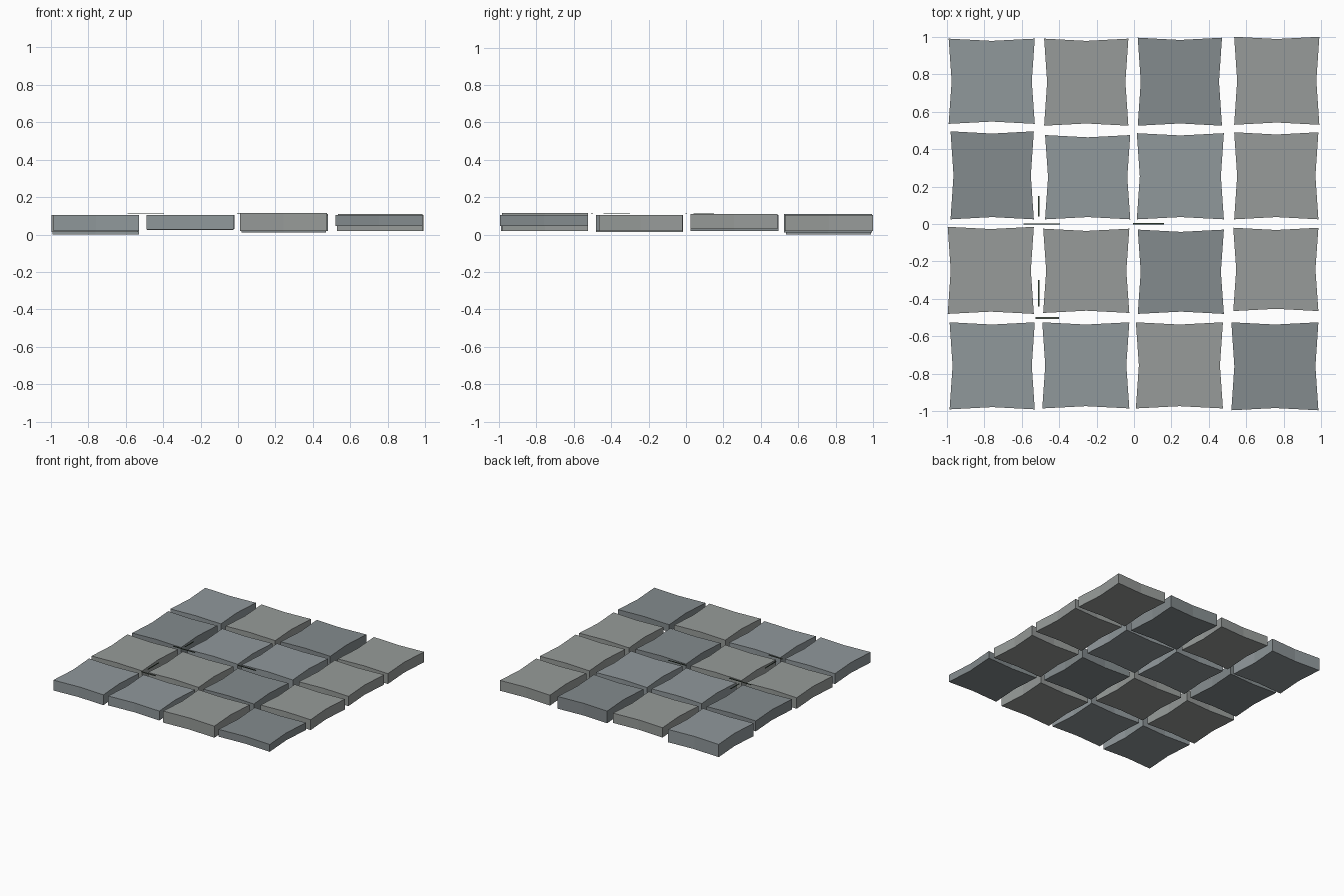
import bpy, bmesh


def material(name, rgb):
    m = bpy.data.materials.new(name)
    m.diffuse_color = (*rgb, 1)
    return m


STONES = {
    "L": material("light_stone", (0.31, 0.33, 0.32)),
    "M": material("mid_stone", (0.28, 0.315, 0.33)),
    "D": material("dark_stone", (0.23, 0.26, 0.27)),
}
MOSS = material("dark_moss", (0.05, 0.085, 0.05))
PALE = material("pale_moss", (0.12, 0.15, 0.12))


def prism(name, outline, z0, z1, mat):
    bm = bmesh.new()
    lo = [bm.verts.new((x, y, z0)) for x, y in outline]
    hi = [bm.verts.new((x, y, z1)) for x, y in outline]
    bm.faces.new(lo[::-1])
    bm.faces.new(hi)
    n = len(outline)
    for i in range(n):
        j = (i + 1) % n
        bm.faces.new((lo[i], lo[j], hi[j], hi[i]))
    me = bpy.data.meshes.new(name)
    bm.to_mesh(me)
    bm.free()
    me.materials.append(mat)
    ob = bpy.data.objects.new(name, me)
    bpy.context.collection.objects.link(ob)


def paver(name, x0, x1, y0, y1, z0, z1, tone):
    # square slab whose four sides are pinched inwards at their middles
    px, py = 0.016, 0.012
    xm, ym = (x0 + x1) / 2, (y0 + y1) / 2
    prism(name, [(x0, y0), (xm, y0 + py), (x1, y0), (x1 - px, ym),
                 (x1, y1), (xm, y1 - py), (x0, y1), (x0 + px, ym)],
          z0, z1, STONES[tone])


# paving slabs, one row at a time from back to front
back = [(-0.99, -0.53, 0.535, 0.99, 0.0, 0.105, "M"),
        (-0.48, -0.03, 0.525, 0.99, 0.025, 0.105, "L"),
        (0.02, 0.47, 0.525, 0.995, 0.01, 0.11, "D"),
        (0.535, 0.99, 0.53, 1.0, 0.02, 0.105, "L")]
mid_back = [(-0.98, -0.535, 0.025, 0.495, 0.02, 0.105, "D"),
            (-0.475, -0.02, 0.025, 0.475, 0.03, 0.105, "M"),
            (0.015, 0.48, 0.025, 0.485, 0.03, 0.11, "M"),
            (0.535, 0.985, 0.025, 0.49, 0.03, 0.11, "L")]
mid_front = [(-0.995, -0.535, -0.48, -0.015, 0.015, 0.105, "L"),
             (-0.485, -0.025, -0.475, -0.025, 0.025, 0.105, "L"),
             (0.02, 0.48, -0.48, -0.03, 0.02, 0.105, "D"),
             (0.53, 0.985, -0.465, -0.02, 0.02, 0.105, "L")]
front = [(-0.985, -0.53, -0.99, -0.525, 0.02, 0.105, "M"),
         (-0.49, -0.025, -0.985, -0.525, 0.028, 0.105, "M"),
         (0.01, 0.475, -0.985, -0.525, 0.02, 0.115, "L"),
         (0.52, 0.985, -0.995, -0.525, 0.045, 0.105, "D")]
for row, tiles in (("back", back), ("mid_back", mid_back),
                   ("mid_front", mid_front), ("front", front)):
    for i, t in enumerate(tiles):
        paver(f"paver_{row}_{i + 1}", *t)

# thin moss strips lying over the joints
for i, (x0, x1, y0, y1, m) in enumerate([
        (-0.59, -0.395, -0.003, 0.004, MOSS),
        (-0.005, 0.16, -0.002, 0.005, MOSS),
        (-0.513, -0.506, 0.04, 0.15, MOSS),
        (-0.513, -0.506, -0.44, -0.30, MOSS),
        (-0.525, -0.40, -0.508, -0.498, PALE)]):
    prism(f"moss_strip_{i + 1}", [(x0, y0), (x1, y0), (x1, y1), (x0, y1)],
          0.109, 0.113, m)
